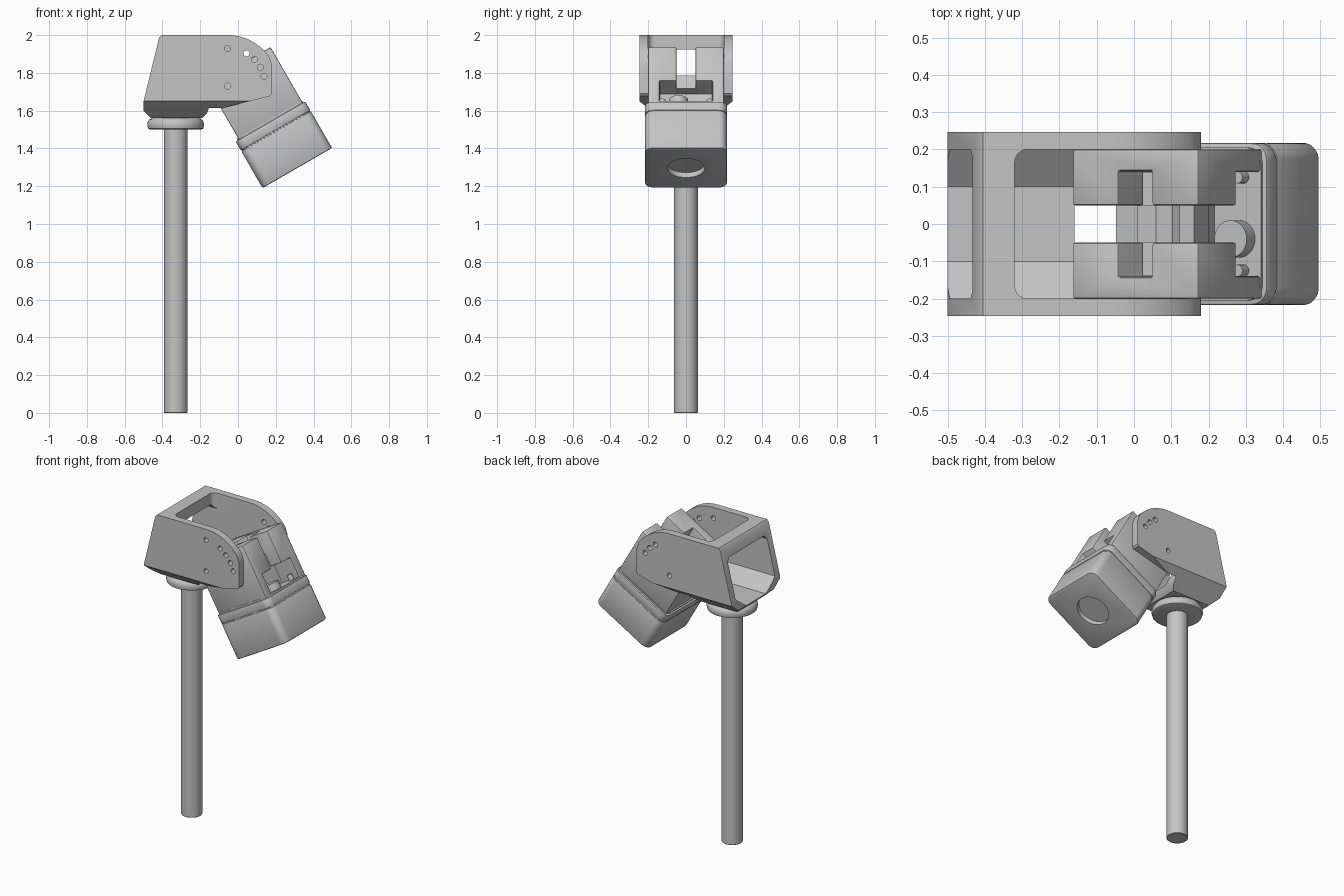
import bpy, bmesh, math
from mathutils import Vector

if "Cube" in bpy.data.objects:
    bpy.data.objects.remove(bpy.data.objects["Cube"])

grey = bpy.data.materials.new("plain grey")
grey.use_nodes = True
grey.diffuse_color = (0.55, 0.55, 0.55, 1)
grey.node_tree.nodes["Principled BSDF"].inputs["Base Color"].default_value = grey.diffuse_color

# Tilted frame of the head: u across, w along its axis
TILT = math.radians(30)
ORIGIN = Vector((0.13, 0, 1.19))
U = Vector((math.cos(TILT), 0, math.sin(TILT)))
W = Vector((-math.sin(TILT), 0, math.cos(TILT)))


def head(u, y, w):
    return ORIGIN + U * u + W * w + Vector((0, y, 0))


def side(p, q, d):        # profile in x, z
    return Vector((p, d, q))


def section(p, q, d):     # profile in y, z
    return Vector((d, p, q))


def plan(p, q, d):        # profile in x, y
    return Vector((p, q, d))


def head_side(p, q, d):   # profile in u, w
    return head(p, d, q)


def prism(name, pts, a, b, place):
    bm = bmesh.new()
    low = [bm.verts.new(place(p, q, a)) for p, q in pts]
    high = [bm.verts.new(place(p, q, b)) for p, q in pts]
    bm.faces.new(low)
    bm.faces.new(high)
    for i in range(len(pts)):
        j = (i + 1) % len(pts)
        bm.faces.new((low[i], low[j], high[j], high[i]))
    bmesh.ops.recalc_face_normals(bm, faces=bm.faces)
    mesh = bpy.data.meshes.new(name)
    bm.to_mesh(mesh)
    bm.free()
    mesh.materials.append(grey)
    ob = bpy.data.objects.new(name, mesh)
    bpy.context.collection.objects.link(ob)
    return ob


def rect(p0, p1, q0, q1, r=0.0):
    if not r:
        return [(p0, q0), (p1, q0), (p1, q1), (p0, q1)]
    pts = []
    for k, (cx, cy) in enumerate([(p1 - r, q1 - r), (p0 + r, q1 - r), (p0 + r, q0 + r), (p1 - r, q0 + r)]):
        for i in range(9):
            t = (k + i / 8) * math.pi / 2
            pts.append((cx + r * math.cos(t), cy + r * math.sin(t)))
    return pts


def circle(cx, cy, r, n=32):
    return [(cx + r * math.cos(2 * math.pi * i / n), cy + r * math.sin(2 * math.pi * i / n)) for i in range(n)]


def bake(ob):
    graph = bpy.context.evaluated_depsgraph_get()
    mesh = bpy.data.meshes.new_from_object(ob.evaluated_get(graph))
    ob.modifiers.clear()
    ob.data = mesh


def boolean(ob, tool, kind="DIFFERENCE"):
    m = ob.modifiers.new("cut", "BOOLEAN")
    m.operation, m.object, m.solver = kind, tool, "EXACT"
    bake(ob)
    bpy.data.objects.remove(tool)


def bevel(ob, width, segments=2):
    m = ob.modifiers.new("bevel", "BEVEL")
    m.width, m.segments = width, segments
    m.limit_method, m.angle_limit = "ANGLE", math.radians(40)
    bake(ob)


def lathe(name, cx, profile, n=64):
    bm = bmesh.new()
    rings = [[bm.verts.new((x, y, z)) for x, y in circle(cx, 0, r, n)] for r, z in profile]
    for a, b in zip(rings, rings[1:]):
        for i in range(n):
            bm.faces.new((a[i], a[(i + 1) % n], b[(i + 1) % n], b[i]))
    bm.faces.new(rings[0])
    bm.faces.new(rings[-1])
    bmesh.ops.recalc_face_normals(bm, faces=bm.faces)
    mesh = bpy.data.meshes.new(name)
    bm.to_mesh(mesh)
    bm.free()
    mesh.materials.append(grey)
    bpy.context.collection.objects.link(bpy.data.objects.new(name, mesh))


# Pole and collar
POLE_X = -0.33
lathe("pole", POLE_X, [(0.06, 0), (0.0625, 0.003), (0.0625, 1.52)])
lathe("collar", POLE_X, [(0.135, 1.5), (0.146, 1.505), (0.15, 1.52), (0.148, 1.54), (0.14, 1.552),
                         (0.125, 1.56), (0.135, 1.575), (0.15, 1.59)])

# Bracket: side outline, rounded about the pivot
PIVOT = (-0.055, 1.73)
arc = [(PIVOT[0] + 0.27 * math.cos(math.radians(t)), PIVOT[1] + 0.27 * math.sin(math.radians(t)))
       for t in range(90, 34, -5)]
outline = [(-0.5, 1.6), (-0.5, 1.65), (-0.418, 1.985), (-0.405, 2.0)] + arc + [
    (0.18, 1.84), (0.18, 1.69), (0.17, 1.677), (-0.1, 1.61), (-0.155, 1.61), (-0.165, 1.585), (-0.19, 1.56), (-0.46, 1.56)]
bracket = prism("bracket", outline, -0.247, 0.247, side)
hull = [(-0.3, 2.1), (-0.247, 1.65), (-0.12, 1.55), (0.12, 1.55), (0.247, 1.65), (0.3, 2.1)]
boolean(bracket, prism("hull", hull, -0.7, 0.4, section), "INTERSECT")
inner = [(-0.1, 1.6), (0.1, 1.6), (0.2, 1.675), (0.2, 1.9), (0.18, 1.925), (-0.18, 1.925), (-0.2, 1.9), (-0.2, 1.675)]
boolean(bracket, prism("cavity", inner, -0.7, 0.4, section))
boolean(bracket, prism("top_opening", rect(-0.32, 0.6, -0.2, 0.2, 0.035), 1.8, 2.2, plan))
boolean(bracket, prism("front_opening", rect(-0.155, 0.6, -0.2, 0.2), 1.4, 1.95, plan))

# Pivot and stop holes in the side plates
stops = [(PIVOT[0] + 0.2 * math.cos(math.radians(t)), PIVOT[1] + 0.2 * math.sin(math.radians(t)))
         for t in (60, 45, 30, 15)]
for x, z in stops + [PIVOT, (PIVOT[0], 1.93)]:
    both = (x, z) in stops[:3] + [PIVOT]
    boolean(bracket, prism("hole", circle(x, z, 0.016, 20), -0.3, 0.3 if both else 0, side))

# Head: housing, seam, lid and top plate
WIDE, DEEP = 0.425, 0.217


def slab(name, w0, w1, inset, edge):
    ob = prism(name, rect(inset, WIDE - inset, -DEEP + inset, DEEP - inset, 0.045), w0, w1, head)
    if edge:
        bevel(ob, edge)
    return ob


housing = slab("head_housing", 0, 0.226, 0, 0.008)
boolean(housing, prism("lens_recess", circle(WIDE / 2, 0, 0.1, 48), -0.05, 0.03, head))
slab("head_seam", 0.2, 0.25, 0.004, 0)
slab("head_lid", 0.23, 0.285, 0, 0.006)
slab("head_top", 0.27, 0.295, 0.012, 0)

# Paired arms with a saddle notch on top and a window at the front
for name, s in (("left_arm", 1), ("right_arm", -1)):
    arm = prism(name, rect(0.02, 0.41, 0.28, 0.625), s * 0.05, s * 0.2, head_side)
    boolean(arm, prism("notch", rect(0.162, 0.266, 0.42, 0.7), 0, s * 0.143, head_side))
    boolean(arm, prism("window", rect(0.27, 0.5, 0.2, 0.42), 0, s * 0.14, head_side))
    bevel(arm, 0.006)

# Bridge between the arms, with a sagging saddle
bridge = [(0.02, 0.28), (0.02, 0.39), (0.13, 0.395), (0.15, 0.5), (0.19, 0.47), (0.24, 0.47), (0.28, 0.5),
          (0.325, 0.5), (0.325, 0.42), (0.27, 0.42), (0.27, 0.28)]
prism("bridge", bridge, -0.06, 0.06, head_side)
for s in (1, -1):
    prism("saddle_end", [(0.165, 0.4), (0.265, 0.4), (0.265, 0.47), (0.165, 0.5)], s * 0.05, s * 0.14, head_side)

# Bulb socket and screw bosses inside the window
prism("socket", circle(0.345, -0.04, 0.05), 0.28, 0.34, head)
for s in (1, -1):
    prism("screw_boss", circle(0.36, s * 0.125, 0.016, 20), 0.28, 0.33, head)

# Smooth shading with sharp creases
bpy.ops.object.select_all(action="DESELECT")
for ob in bpy.context.collection.objects:
    if ob.type == "MESH":
        ob.select_set(True)
        bpy.context.view_layer.objects.active = ob
bpy.ops.object.shade_smooth_by_angle(angle=math.radians(30))
